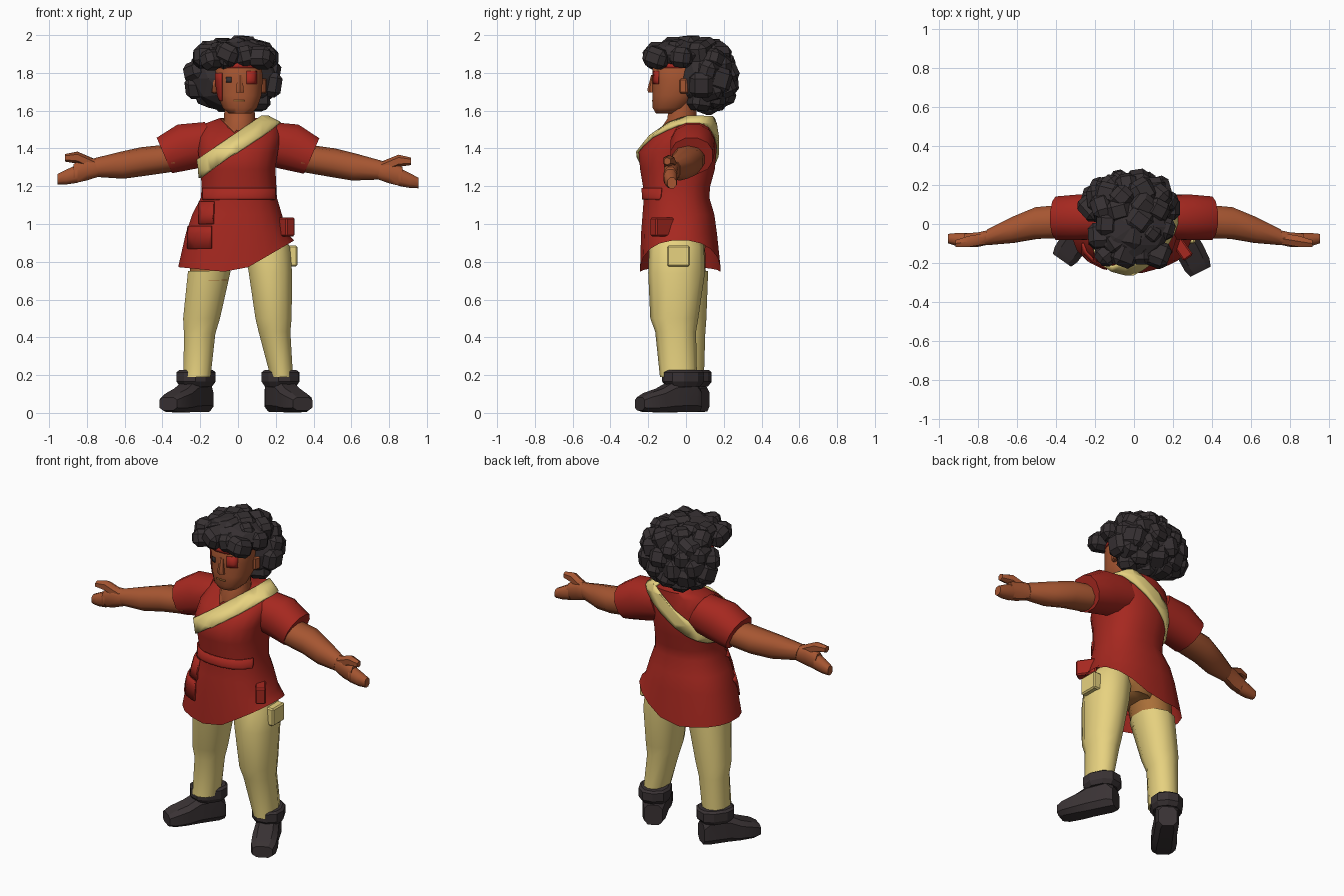
import bpy, bmesh, math, random
from mathutils import Vector, Matrix

random.seed(4)
cube = bpy.data.objects.get("Cube")
if cube:
    bpy.data.objects.remove(cube, do_unlink=True)


def material(name, rgb):
    mat = bpy.data.materials.new(name)
    mat.use_nodes = True
    mat.diffuse_color = (*rgb, 1)
    shader = mat.node_tree.nodes["Principled BSDF"]
    shader.inputs["Base Color"].default_value = (*rgb, 1)
    shader.inputs["Roughness"].default_value = 0.9
    return mat


RED = material("red cloth", (0.38, 0.021, 0.014))
CREAM = material("cream cloth", (0.82, 0.66, 0.22))
SKIN = material("brown skin", (0.38, 0.092, 0.031))
HAIR = material("black hair", (0.036, 0.029, 0.031))
BOOT = material("dark leather", (0.041, 0.032, 0.034))
SHORTS = material("ochre cloth", (0.4, 0.16, 0.04))


def finish(name, bm, mat, angle=0):
    """Turn a bmesh into an object, smooth below the given angle."""
    bmesh.ops.recalc_face_normals(bm, faces=bm.faces)
    mesh = bpy.data.meshes.new(name)
    bm.to_mesh(mesh)
    bm.free()
    mesh.materials.append(mat)
    obj = bpy.data.objects.new(name, mesh)
    bpy.context.collection.objects.link(obj)
    if angle:
        bpy.ops.object.select_all(action='DESELECT')
        obj.select_set(True)
        bpy.context.view_layer.objects.active = obj
        bpy.ops.object.shade_smooth_by_angle(angle=math.radians(angle))
    return obj


def loft(name, rings, mat, sides=12, axis="z", power=1.0, shear=0.0, caps=(True, True), angle=55):
    """Skin rings of (x, y, z, radius, radius) lying across the axis."""
    bm = bmesh.new()
    loops = []
    for x, y, z, ru, rv in rings:
        loop = []
        for i in range(sides):
            a = math.tau * (i + 0.5) / sides
            c, s = (math.copysign(abs(t) ** power, t) for t in (math.cos(a), math.sin(a)))
            offset = {"z": (ru * c, rv * s, 0), "x": (shear * rv * s, ru * c, rv * s),
                      "y": (ru * c, 0, rv * s)}[axis]
            loop.append(bm.verts.new(Vector((x, y, z)) + Vector(offset)))
        loops.append(loop)
    for low, high in zip(loops, loops[1:]):
        for i in range(sides):
            j = (i + 1) % sides
            bm.faces.new((low[i], low[j], high[j], high[i]))
    for loop, wanted in zip((loops[0], loops[-1]), caps):
        if wanted:
            bm.faces.new(loop)
    return finish(name, bm, mat, angle)


def shell(name, source, mat, lift, planes, thickness):
    """Raised strip that follows a surface, kept on the inner side of each plane."""
    bm = bmesh.new()
    bm.from_mesh(source.data)
    bm.normal_update()
    for vert, normal in [(v, v.normal.copy()) for v in bm.verts]:
        vert.co += normal * lift
    for point, normal in planes:
        bmesh.ops.bisect_plane(bm, geom=bm.verts[:] + bm.edges[:] + bm.faces[:],
                               plane_co=point, plane_no=normal, clear_outer=True)
    obj = finish(name, bm, mat, 45)
    solid = obj.modifiers.new("thickness", 'SOLIDIFY')
    solid.thickness = thickness
    return obj


def patch(name, source, mat, xs, zs, y_max, lift):
    """Strip limited to a box of x and z on the front."""
    planes = [((xs[0], 0, 0), (-1, 0, 0)), ((xs[1], 0, 0), (1, 0, 0)),
              ((0, 0, zs[0]), (0, 0, -1)), ((0, 0, zs[1]), (0, 0, 1)),
              ((0, y_max, 0), (0, 1, 0))]
    return shell(name, source, mat, lift, planes, lift)


def box(name, loc, size, turn, mat, bevel=0.008):
    bm = bmesh.new()
    bmesh.ops.create_cube(bm, size=1, matrix=Matrix.Translation(loc)
                          @ Matrix.Rotation(math.radians(turn), 4, 'Z') @ Matrix.Diagonal((*size, 1)))
    obj = finish(name, bm, mat)
    obj.modifiers.new("bevel", 'BEVEL').width = bevel
    return obj


# Tunic with a hem that dips in the middle and rises on the left hip
tunic = loft("tunic", [
    (-.01, -.03, .74, .31, .215), (-.007, -.037, .95, .272, .203), (-.005, -.04, 1.05, .24, .192),
    (.005, -.05, 1.14, .203, .175), (.005, -.05, 1.2, .2, .18), (0, -.045, 1.29, .2, .2),
    (0, -.045, 1.38, .213, .208), (.01, -.012, 1.46, .22, .175), (.02, .033, 1.53, .2, .118),
    (.03, .07, 1.56, .13, .08)], RED, sides=20, power=.85, caps=(False, True))
for v in tunic.data.vertices:
    if v.co.z < 1:
        v.co.z = max(v.co.z, .74 + (.58 if v.co.x > 0 else -.1) * v.co.x)
patch("belt_panel", tunic, RED, (-.19, .2), (1.13, 1.19), -.1, .009)
patch("hip_panel", tunic, RED, (-.27, -.14), (.87, .99), -.1, .01)
patch("waist_panel", tunic, RED, (-.21, -.13), (1.0, 1.12), -.05, .01)
box("left_hip_pouch", (.245, -.125, .985), (.06, .12, .1), 35, RED)
shell("neck_opening", tunic, SKIN, .005, [((-.02, 0, 1.485), (1, 0, -1)),
                                          ((-.02, 0, 1.485), (-1, 0, -1)), ((0, 0, 0), (0, 1, 0))], .005)

# Diagonal sash around the chest
tilt = Vector((-.68, 0, 1)).normalized()
shell("sash", tunic, CREAM, .014, [((0, 0, 1.49), tilt), ((0, 0, 1.385), -tilt)], .016)

# Neck and head
loft("neck", [(.005, -.04, 1.44, .085, .08), (.005, -.045, 1.5, .085, .095),
              (.008, -.02, 1.56, .085, .08), (.008, -.02, 1.66, .08, .075)], SKIN)
head = loft("head", [
    (.01, -.1, 1.585, .06, .06), (.01, -.085, 1.615, .093, .093), (.008, -.058, 1.68, .118, .12),
    (.005, -.045, 1.76, .127, .135), (.005, -.045, 1.84, .124, .135), (.005, -.03, 1.92, .085, .1)],
    SKIN, sides=16, power=.85)
loft("nose", [(.01, -.175, 1.695, .025, .026), (.01, -.18, 1.715, .023, .024),
              (.01, -.172, 1.79, .013, .012)], SKIN, sides=6)
patch("mouth", head, SHORTS, (-.025, .035), (1.648, 1.656), -.1, .003)
patch("left_eye_paint", head, RED, (.045, .1), (1.74, 1.81), -.06, .003)
patch("right_cheek_paint", head, RED, (-.2, -.085), (1.65, 1.8), 0, .003)
patch("headband", head, RED, (-.2, .2), (1.825, 1.86), .02, .006)
patch("right_eye", head, HAIR, (-.064, -.036), (1.75, 1.778), -.1, .006)
for side, label in ((1, "left"), (-1, "right")):
    box(label + "_ear", (.005 + .128 * side, -.01, 1.73), (.03, .045, .08), -20 * side, SKIN)

# Curly hair: two solid cores covered with blocky clumps
for name, loc, size in (("hair_back", (-.02, .1, 1.77), (.235, .155, .185)),
                        ("hair_top", (-.01, -.015, 1.895), (.195, .185, .088))):
    bm = bmesh.new()
    bmesh.ops.create_icosphere(bm, subdivisions=2, radius=1,
                               matrix=Matrix.Translation(loc) @ Matrix.Diagonal((*size, 1)))
    finish(name, bm, HAIR)
spots = [Vector((x, -.155, z)) for x, z in ((-.14, 1.87), (-.05, 1.9), (.04, 1.89), (.12, 1.88))]
COUNT = 70
for i in range(COUNT):
    h = 1 - 2 * (i + .5) / COUNT
    a = i * math.pi * (3 - math.sqrt(5))
    r = math.sqrt(1 - h * h)
    d = [math.copysign(abs(t) ** .85, t) for t in (r * math.cos(a), r * math.sin(a), h)]
    spot = Vector((-.022 + .208 * d[0], .022 + .188 * d[1], 1.78 + .155 * d[2]))
    if spot.y > .075 or spot.z > 1.87:
        spots.append(spot)
bm = bmesh.new()
for spot in spots:
    spin = Matrix.Rotation(random.uniform(0, 3), 4, 'Z') @ Matrix.Rotation(random.uniform(-.5, .5), 4, 'X')
    stretch = Matrix.Diagonal([random.uniform(.1, .135) for _ in range(3)] + [1])
    bmesh.ops.create_cube(bm, size=1, matrix=Matrix.Translation(spot) @ spin @ stretch)
for v in bm.verts:
    v.co.z = min(max(v.co.z, 1.57), 2)
clumps = finish("hair_clumps", bm, HAIR)
clumps.modifiers.new("bevel", 'BEVEL').width = .028

# Sleeves, arms and hands, the right arm held slightly higher
ARM_PARTS = (
    ("sleeve", RED, 12, .43, [(.13, .035, 1.435, .115, .108), (.27, .035, 1.41, .12, .12),
                              (.39, .03, 1.36, .115, .097)]),
    ("arm", SKIN, 10, .2, [(.34, .015, 1.35, .09, .072), (.5, .005, 1.325, .085, .075),
                           (.62, -.03, 1.3, .07, .07), (.75, -.068, 1.285, .042, .05)]),
    ("palm", SKIN, 8, 0, [(.73, -.065, 1.285, .04, .048), (.8, -.08, 1.275, .04, .064),
                          (.87, -.083, 1.25, .037, .055)]),
    ("fingers", SKIN, 8, 0, [(.85, -.083, 1.25, .038, .052), (.91, -.08, 1.23, .036, .042),
                             (.955, -.075, 1.217, .026, .03)]),
    ("thumb", SKIN, 6, 0, [(.76, -.075, 1.295, .032, .036), (.85, -.09, 1.335, .032, .032),
                           (.915, -.1, 1.332, .02, .02)]))
for side, label in ((1, "left"), (-1, "right")):
    lift = .03 if side < 0 else 0
    for part, mat, sides, shear, rings in ARM_PARTS:
        placed = [(side * x, y, z + lift * (x - .3 if x > .3 else 0), u, w) for x, y, z, u, w in rings]
        loft(label + "_" + part, placed, mat, sides, "x", .9, side * shear)

# Trousers over ochre shorts
loft("left_trouser_leg", [
    (.232, -.04, .19, .062, .098), (.193, -.055, .43, .088, .108), (.188, -.062, .5, .1, .127),
    (.172, -.05, .74, .12, .15), (.155, -.05, .88, .125, .145), (.12, -.05, .97, .1, .13)],
    CREAM, sides=10, power=.9)
loft("right_trouser_leg", [
    (-.217, 0, .19, .075, .095), (-.203, .01, .42, .087, .092), (-.193, 0, .5, .102, .108),
    (-.152, -.02, .75, .118, .137)], CREAM, sides=10, power=.9)
loft("right_shorts_leg", [(-.155, -.02, .7, .108, .126), (-.13, -.03, .92, .12, .13)],
     SHORTS, sides=10, power=.9)
loft("shorts", [(0, -.03, .82, .12, .12), (0, -.035, .9, .2, .15), (0, -.04, 1, .18, .14)], SHORTS)
box("trouser_pocket", (.287, -.04, .83), (.055, .12, .11), 0, CREAM)

# Boots with cuffs, toes turned outward
for label, x, y, turn in (("left", .225, -.015, 27), ("right", -.222, .025, -35)):
    place = Matrix.Translation((x, y, 0)) @ Matrix.Rotation(math.radians(turn), 4, 'Z')
    foot = loft(label + "_boot", [
        (0, .085, .07, .055, .065), (0, .05, .09, .07, .09), (0, -.07, .085, .07, .085),
        (0, -.14, .066, .077, .066), (0, -.22, .054, .074, .052), (0, -.258, .048, .06, .036)],
        BOOT, sides=8, axis="y", power=.6, angle=25)
    cuff = loft(label + "_boot_cuff", [
        (0, 0, .14, .08, .09), (0, 0, .165, .095, .112), (0, 0, .215, .095, .112),
        (0, 0, .226, .08, .1)], BOOT, sides=10, power=.85, angle=25)
    for obj in (foot, cuff):
        obj.data.transform(place)
